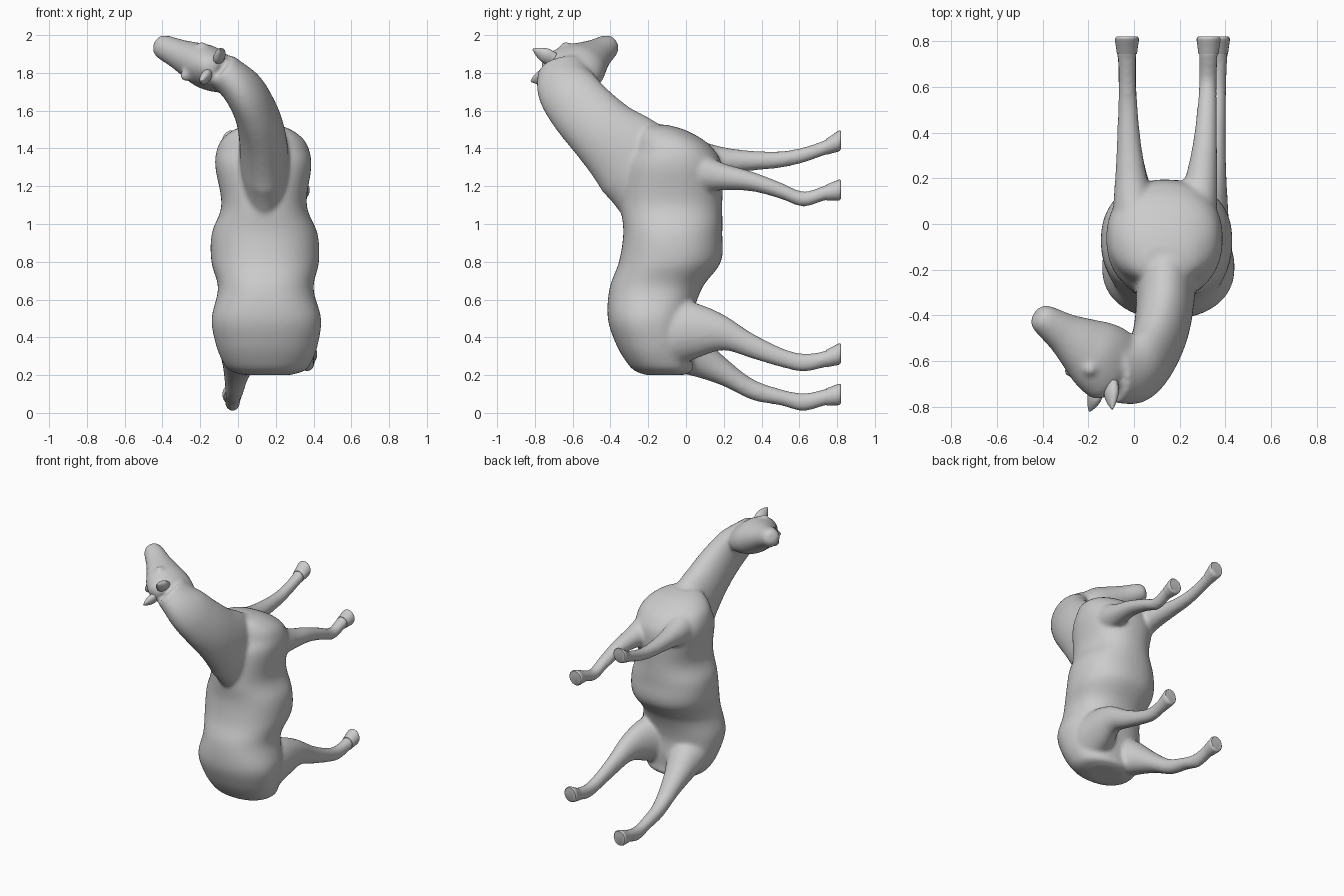
import bpy, bmesh, math
from mathutils import Vector

if "Cube" in bpy.data.objects:
    bpy.data.objects.remove(bpy.data.objects["Cube"])

X, Y, Z = Vector((1, 0, 0)), Vector((0, 1, 0)), Vector((0, 0, 1))
HEAD_W = Vector((0.48, 0.04, 0.87))      # across the head, ear to ear
HEAD_J = Vector((0.605, 0.693, -0.366))  # forehead towards jaw


def spline(rows, steps):
    """Catmull-Rom through rows of (x, y, z, half_width, half_depth)."""
    pts = [Vector(r) for r in rows]
    pts = [pts[0] * 2 - pts[1]] + pts + [pts[-1] * 2 - pts[-2]]
    out = []
    for i in range(1, len(pts) - 2):
        a, b, c, d = pts[i - 1:i + 3]
        for k in range(steps):
            t = k / steps
            out.append(0.5 * (2 * b + (c - a) * t + (2 * a - 5 * b + 4 * c - d) * t * t
                              + (3 * b - a - 3 * c + d) * t ** 3))
    return out + [pts[-2]]


def loft(bm, rows, side=X, axis=None, power=2.0, steps=6, n=32):
    """Closed tube along a curved path; sections face the path, or a fixed axis."""
    path = spline(rows, steps)
    rings = []
    for i, p in enumerate(path):
        c = Vector(p[:3])
        t = axis or (Vector(path[min(i + 1, len(path) - 1)][:3])
                     - Vector(path[max(i - 1, 0)][:3])).normalized()
        s = (side - t * side.dot(t)).normalized()
        u = t.cross(s)
        ring = []
        for k in range(n):
            a = 2 * math.pi * k / n
            ca, sa = math.cos(a), math.sin(a)
            ca = math.copysign(abs(ca) ** (2 / power), ca)
            sa = math.copysign(abs(sa) ** (2 / power), sa)
            ring.append(bm.verts.new(c + s * ca * p[3] + u * sa * p[4]))
        rings.append(ring)
    for r0, r1 in zip(rings, rings[1:]):
        for k in range(n):
            bm.faces.new((r0[k], r0[(k + 1) % n], r1[(k + 1) % n], r1[k]))
    bm.faces.new(rings[0][::-1])
    bm.faces.new(rings[-1])


def finish(bm, name):
    bmesh.ops.recalc_face_normals(bm, faces=bm.faces)
    me = bpy.data.meshes.new(name)
    bm.to_mesh(me)
    bm.free()
    ob = bpy.data.objects.new(name, me)
    bpy.context.collection.objects.link(ob)
    bpy.context.view_layer.objects.active = ob
    bpy.ops.object.select_all(action='DESELECT')
    ob.select_set(True)
    bpy.ops.object.shade_smooth_by_angle(angle=math.radians(45))
    return ob


def mix(a, b, t):
    return [p + (q - p) * t for p, q in zip(a, b)]


body = bmesh.new()

# Trunk from rump (bottom) to chest (top): z, cy, half_x, half_y
trunk = [(.2, -.11, .12, .1), (.225, -.12, .2, .155), (.28, -.145, .24, .178), (.37, -.168, .272, .205),
         (.5, -.19, .29, .224), (.66, -.16, .253, .245), (.8, -.085, .285, .27), (.95, -.07, .28, .262),
         (1.1, -.075, .226, .267), (1.3, -.065, .254, .257), (1.39, -.065, .245, .215),
         (1.45, -.09, .215, .175), (1.5, -.13, .15, .12), (1.525, -.16, .08, .06)]
loft(body, [(.16 - .02 * z, cy, z, rx, ry) for z, cy, rx, ry in trunk], axis=Z, power=2.25, n=48)

# Neck, bending sideways to the head
loft(body, [(.14, -.16, 1.14, .12, .2), (.14, -.26, 1.32, .13, .235), (.125, -.43, 1.48, .122, .19),
            (.085, -.555, 1.61, .11, .172), (.02, -.63, 1.72, .105, .16),
            (-.09, -.655, 1.82, .095, .13)], n=40)

# Head from poll to muzzle along a straight axis: position, half width, half depth
POLL, MUZZLE = Vector((-.1, -.62, 1.8)), Vector((-.405, -.41, 1.942))
head = [(-.13, .08, .13), (0, .103, .17), (.23, .116, .16), (.46, .1, .125),
        (.7, .08, .09), (1, .062, .062), (1.08, .034, .034)]
loft(body, [(*(POLL + (MUZZLE - POLL) * t), w, d) for t, w, d in head], side=HEAD_W)

# Brow bumps
for s in (-1, 1):
    c = Vector((-.2, -.6, 1.84)) + HEAD_W * .088 * s - HEAD_J * .055
    ball = [(*(c - HEAD_J * .035 * math.cos(a)), .03 * math.sin(a), .03 * math.sin(a))
            for a in (math.pi * k / 6 for k in range(1, 6))]
    loft(body, ball, side=HEAD_W, n=16)

# Legs: shared stations along y, thickness per pair, height and x per leg
YS = (-.08, .06, .2, .35, .5, .62, .73, .82)
FRONT = ((.12, .095, .071, .054, .044, .039, .042, .054), (.14, .11, .072, .053, .044, .041, .04, .057))
HIND = ((.16, .105, .07, .05, .042, .04, .042, .052), (.19, .145, .095, .068, .052, .048, .044, .058))


def leg(name, thick, hip_x, foot_x, zs, slim=1.0):
    rows = []
    for i, (y, z) in enumerate(zip(YS, zs)):
        x = foot_x + (hip_x - foot_x) * math.exp(-(y - YS[0]) / .25)
        rows.append((x, y, z, thick[0][i], thick[1][i] * (slim if i < 5 else 1)))
    top, sole = rows[-2:]
    loft(body, rows[:-1] + [mix(top, sole, .4)], axis=Y, n=24)
    # Hoof with a rounded rim
    hoof = bmesh.new()
    end = list(sole)
    end[3] *= .85
    end[4] *= .85
    loft(hoof, [mix(top, sole, .15), mix(top, sole, .5), mix(top, sole, .88), end], axis=Y, n=24)
    finish(hoof, name + "_hoof")


leg("front_left", FRONT, .03, -.033, [1.335 + .62 * max(0, y - .4) ** 2 for y in YS])
leg("front_right", FRONT, .22, .33, (1.3, 1.277, 1.25, 1.225, 1.177, 1.132, 1.163, 1.182))
leg("hind_right", HIND, .26, .372, (.42, .435, .425, .355, .295, .266, .283, .315))
leg("hind_left", HIND, .05, -.034, (.38, .31, .22, .125, .083, .057, .081, .1), slim=.84)

# Fuse the overlapping volumes into one smooth skin
ob = finish(body, "horse_body")
rm = ob.modifiers.new("fuse", 'REMESH')
rm.mode = 'VOXEL'
rm.voxel_size = 0.012
rm.use_smooth_shade = True
sm = ob.modifiers.new("soften", 'SMOOTH')
sm.factor = 0.5
sm.iterations = 10

# Ears
for name, base, tip in (("left_ear", (-.1, -.7, 1.87), (-.095, -.81, 1.925)),
                        ("right_ear", (-.16, -.72, 1.79), (-.195, -.82, 1.755))):
    ear = bmesh.new()
    loft(ear, [(*mix(base, tip, f), w, w * .65) for f, w in ((0, .04), (.4, .043), (.75, .026), (1, .005))],
         side=HEAD_W, n=16)
    finish(ear, name)
